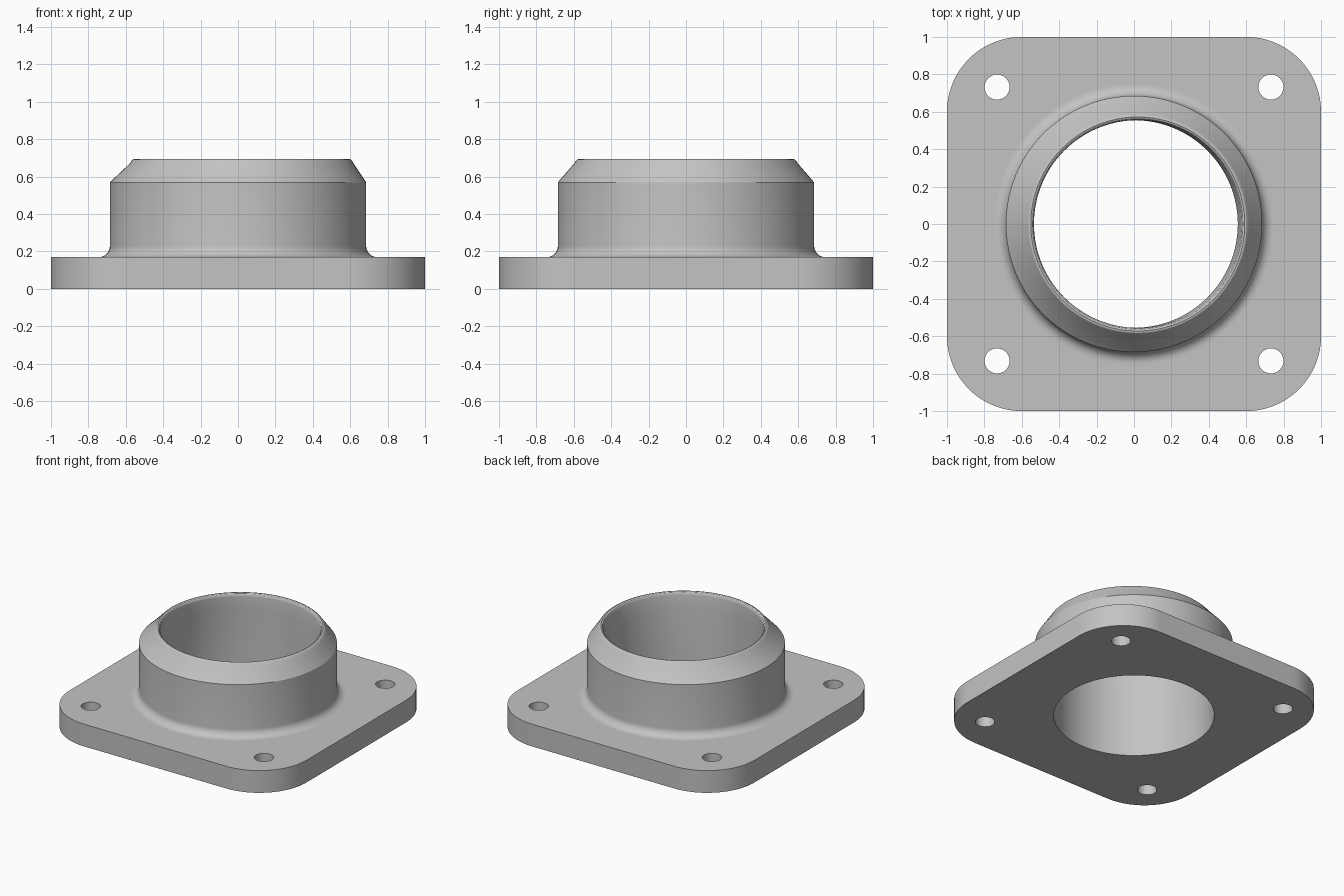
import bpy, bmesh
from math import sin, cos, pi, radians

cube = bpy.data.objects.get("Cube")
if cube:
    bpy.data.objects.remove(cube, do_unlink=True)

PLATE = 0.17      # plate thickness
CORNER = 0.4      # plate corner radius
BORE = 0.555
SHIFT = 0.02      # sideways offset of the rim
bm = bmesh.new()


def loop(points):
    """Closed loop of vertices and its edges."""
    vs = [bm.verts.new(p) for p in points]
    for a, b in zip(vs, vs[1:] + vs[:1]):
        bm.edges.new((a, b))
    return vs


def circle(r, z, x=0, y=0, n=128):
    return loop([(x + r * cos(2 * pi * i / n), y + r * sin(2 * pi * i / n), z)
                 for i in range(n)])


def outline(z, n=24):
    pts = []
    for q, (sx, sy) in enumerate([(1, 1), (-1, 1), (-1, -1), (1, -1)]):
        for i in range(n + 1):
            a = pi / 2 * (q + i / n)
            pts.append((sx * (1 - CORNER) + CORNER * cos(a),
                        sy * (1 - CORNER) + CORNER * sin(a), z))
    return loop(pts)


def skin(a, b):
    for i in range(len(a)):
        j = (i + 1) % len(a)
        bm.faces.new((a[i], a[j], b[j], b[i]))


def loop_edges(vs):
    return [bm.edges.get((a, b)) for a, b in zip(vs, vs[1:] + vs[:1])]


def cap(loops, normal):
    edges = [e for vs in loops for e in loop_edges(vs)]
    bmesh.ops.triangle_fill(bm, edges=edges, use_beauty=True, normal=normal)


# Collar profile: fillet, wall, cone, rounded lip, bore (radius, height, shift)
fillet = [(0.745 - 0.06 * sin(pi / 2 * i / 8),
           PLATE + 0.06 * (1 - cos(pi / 2 * i / 8)), 0) for i in range(9)]
profile = [(0.755, PLATE, 0)] + fillet + [
    (0.685, 0.57, 0), (0.597, 0.672, SHIFT), (0.59, 0.684, SHIFT),
    (0.582, 0.692, SHIFT), (0.572, 0.695, SHIFT), (0.563, 0.691, SHIFT),
    (0.557, 0.682, SHIFT), (BORE, 0.67, SHIFT), (BORE, 0.57, 0), (BORE, 0, 0)]
rings = [circle(r, z, s) for r, z, s in profile]
for lower, upper in zip(rings, rings[1:]):
    skin(lower, upper)

# Plate rim and the four bolt holes
top, bottom = [outline(PLATE)], [outline(0)]
for sx in (-1, 1):
    for sy in (-1, 1):
        top.append(circle(0.067, PLATE, sx * 0.732, sy * 0.732, 48))
        bottom.append(circle(0.067, 0, sx * 0.732, sy * 0.732, 48))
for t, b in zip(top, bottom):
    skin(t, b)

# Plate faces
cap(top + [rings[0]], (0, 0, 1))
cap(bottom + [rings[-1]], (0, 0, -1))
bmesh.ops.recalc_face_normals(bm, faces=bm.faces)

mesh = bpy.data.meshes.new("flange_with_collar")
bm.to_mesh(mesh)
bm.free()
flange = bpy.data.objects.new("flange_with_collar", mesh)
bpy.context.collection.objects.link(flange)

# Grey metal
grey = bpy.data.materials.new("grey_metal")
grey.use_nodes = True
colour = (0.55, 0.55, 0.55, 1)
grey.diffuse_color = colour
grey.node_tree.nodes["Principled BSDF"].inputs["Base Color"].default_value = colour
mesh.materials.append(grey)

bpy.context.view_layer.objects.active = flange
flange.select_set(True)
bpy.ops.object.shade_smooth_by_angle(angle=radians(28))
